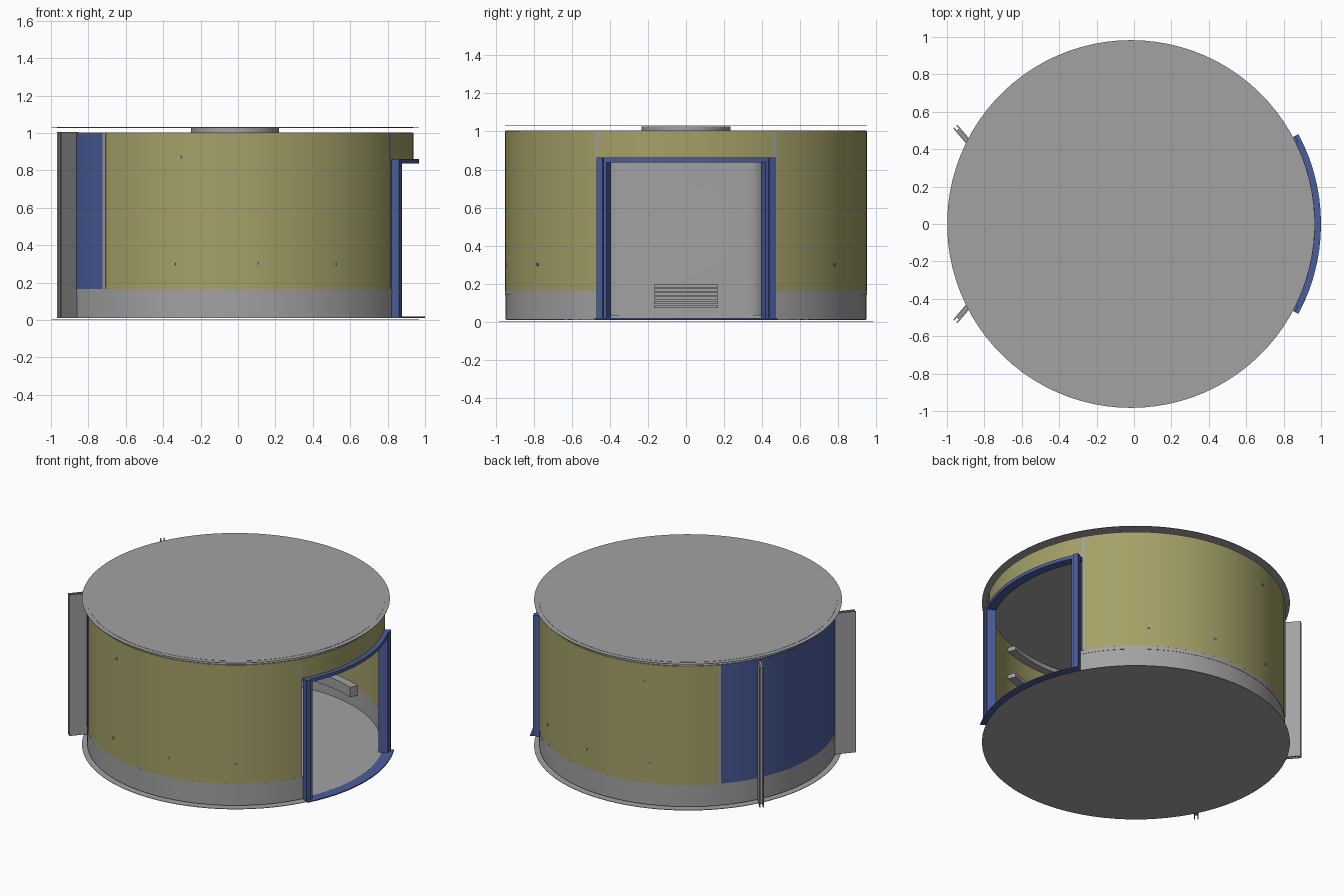
import bpy, bmesh, math
from mathutils import Matrix, Vector

if "Cube" in bpy.data.objects:
    bpy.data.objects.remove(bpy.data.objects["Cube"], do_unlink=True)

CX = -0.016          # axis of the round body
R, RI = 0.953, 0.925  # outer and inner wall radius


def material(name, rgb):
    m = bpy.data.materials.new(name)
    m.use_nodes = True
    m.diffuse_color = (*rgb, 1)
    m.node_tree.nodes["Principled BSDF"].inputs["Base Color"].default_value = (*rgb, 1)
    return m


OLIVE = material("olive", (0.37, 0.355, 0.135))
BLUE = material("blue", (0.07, 0.11, 0.33))
GREY = material("grey", (0.36, 0.36, 0.365))


def finish(name, bm, mat):
    bmesh.ops.recalc_face_normals(bm, faces=bm.faces)
    me = bpy.data.meshes.new(name)
    bm.to_mesh(me)
    bm.free()
    me.materials.append(mat)
    ob = bpy.data.objects.new(name, me)
    bpy.context.collection.objects.link(ob)
    bpy.ops.object.select_all(action='DESELECT')
    ob.select_set(True)
    bpy.context.view_layer.objects.active = ob
    bpy.ops.object.shade_smooth_by_angle(angle=math.radians(30))
    return ob


def arc(name, r0, r1, z0, z1, a0, a1, mat):
    """Curved block around the body axis, angles in degrees."""
    bm = bmesh.new()
    n = max(1, round(abs(a1 - a0) / 4))
    section = ((r0, z0), (r1, z0), (r1, z1), (r0, z1))
    loops = []
    for i in range(n + 1):
        a = math.radians(a0 + (a1 - a0) * i / n)
        loops.append([bm.verts.new((CX + r * math.cos(a), r * math.sin(a), z))
                      for r, z in section])
    for p, q in zip(loops, loops[1:]):
        for k in range(4):
            bm.faces.new((p[k], p[k - 1], q[k - 1], q[k]))
    bm.faces.new(loops[0])
    bm.faces.new(loops[-1])
    return finish(name, bm, mat)


def disc(name, r, z0, z1, mat, segments=90):
    bm = bmesh.new()
    bmesh.ops.create_cone(bm, cap_ends=True, segments=segments, radius1=r, radius2=r,
                          depth=z1 - z0,
                          matrix=Matrix.Translation((CX, 0, (z0 + z1) / 2)))
    return finish(name, bm, mat)


def box(name, lo, hi, mat, bevel=0):
    lo, hi = Vector(lo), Vector(hi)
    bm = bmesh.new()
    bmesh.ops.create_cube(bm, size=1, matrix=Matrix.Translation((lo + hi) / 2)
                          @ Matrix.Diagonal((*(hi - lo), 1)))
    if bevel:
        upright = [e for e in bm.edges if abs(e.verts[0].co.z - e.verts[1].co.z) > 0.1
                   and e.verts[0].co.x > lo.x + 0.01]
        bmesh.ops.bevel(bm, geom=upright, offset=bevel, segments=8, profile=0.5,
                        affect='EDGES')
    return finish(name, bm, mat)


# Base and roof sheets, each with a slim overhanging rim
disc("ground_sheet", 0.983, 0.0, 0.003, GREY)
disc("floor", 0.945, 0.01, 0.018, GREY)
disc("roof_deck", 0.95, 0.992, 1.004, GREY)
disc("roof_cap", 0.235, 1.004, 1.027, GREY, 64)
disc("roof_rim_sheet", 0.983, 1.028, 1.030, GREY)
disc("roof_sheet", R, 1.029, 1.0315, GREY)

# Skirt and its upper trim
arc("skirt", RI, R - 0.002, 0.012, 0.14, 28, 332, GREY)
arc("skirt_trim", RI, R, 0.14, 0.165, 28, 332, GREY)

# Wall panels
arc("rear_wall", RI, R, 0.165, 1.0, 137.8, 222.2, BLUE)
arc("door_lintel_wall", RI, R, 0.855, 1.0, -28.8, 28.8, OLIVE)
for s, side in ((1, "left"), (-1, "right")):
    arc(side + "_wall", RI, R, 0.165, 1.0, s * 29.8, s * 136.4, OLIVE)
    arc(side + "_door_strip", RI, R + 0.002, 0.165, 1.0, s * 28.8, s * 29.8, GREY)
    arc(side + "_rear_strip", RI, R + 0.002, 0.165, 1.0, s * 136.4, s * 137.8, GREY)

    # Door posts: inner jamb and outer cover
    arc(side + "_door_jamb", RI, 0.984, 0.012, 0.862, s * 25.2, s * 26.6, BLUE)
    arc(side + "_door_post", 0.95, 0.996, 0.012, 0.862, s * 26.2, s * 28.2, BLUE)

    # Interior ledges that follow the wall
    for k, (z0, z1) in enumerate(((0.11, 0.18), (0.72, 0.75), (0.92, 0.95))):
        arc(f"{side}_inner_ledge_{k}", 0.87, RI, z0, z1, s * 68, s * 111, GREY)

    # Double-skinned fin with frame
    start, end = Vector((-0.865, s * 0.415, 0)), Vector((-0.955, s * 0.52, 0))
    d = end - start
    turn = Matrix.Rotation(math.atan2(d.y, d.x), 4, 'Z')
    place = Matrix.Translation(start) @ turn
    for k, off in enumerate((-0.011, 0.011)):
        fin = box(f"{side}_fin_skin_{k}", (0, off - 0.004, 0.012),
                  (d.length, off + 0.004, 1.005), GREY)
        fin.matrix_world = place
    core = box(side + "_fin_core", (0, -0.008, 0.03),
               (d.length - 0.02, 0.008, 0.985), GREY)
    core.matrix_world = place

    # Bolts in the side walls
    for k, (ang, z) in enumerate(((55, 0.3), (82, 0.3), (110, 0.3), (108, 0.87))):
        a = math.radians(s * ang)
        bm = bmesh.new()
        bmesh.ops.create_cone(bm, cap_ends=True, segments=10, radius1=0.009,
                              radius2=0.009, depth=0.01)
        bolt = finish(f"{side}_bolt_{k}", bm, GREY)
        bolt.matrix_world = (Matrix.Translation((CX + R * math.cos(a), R * math.sin(a), z))
                             @ Matrix.Rotation(a, 4, 'Z')
                             @ Matrix.Rotation(math.pi / 2, 4, 'Y'))

# Door header and threshold
arc("door_header", RI, 0.984, 0.838, 0.862, -28.2, 28.2, BLUE)
arc("door_threshold", 0.945, 1.016, 0.011, 0.018, -28.2, 28.2, BLUE)

# Rear equipment cabinet seen through the doorway
FRONT = -0.74
box("cabinet_plinth", (-0.85, -0.43, 0.018), (FRONT + 0.005, 0.43, 0.036), GREY, 0.1)
box("cabinet", (-0.85, -0.43, 0.036), (FRONT, 0.43, 0.99), GREY, 0.1)
bm = bmesh.new()
bmesh.ops.create_cone(bm, cap_ends=True, segments=64, radius1=0.239, radius2=0.239,
                      depth=0.012)
hatch = finish("cabinet_round_hatch", bm, GREY)
hatch.matrix_world = (Matrix.Translation((FRONT, 0, 0.483))
                      @ Matrix.Rotation(math.pi / 2, 4, 'Y'))
for i in range(6):
    z = 0.072 + i * 0.0215
    box(f"cabinet_vent_slat_{i}", (FRONT - 0.01, -0.168, z),
        (FRONT + 0.012, 0.168, z + 0.016), GREY)
